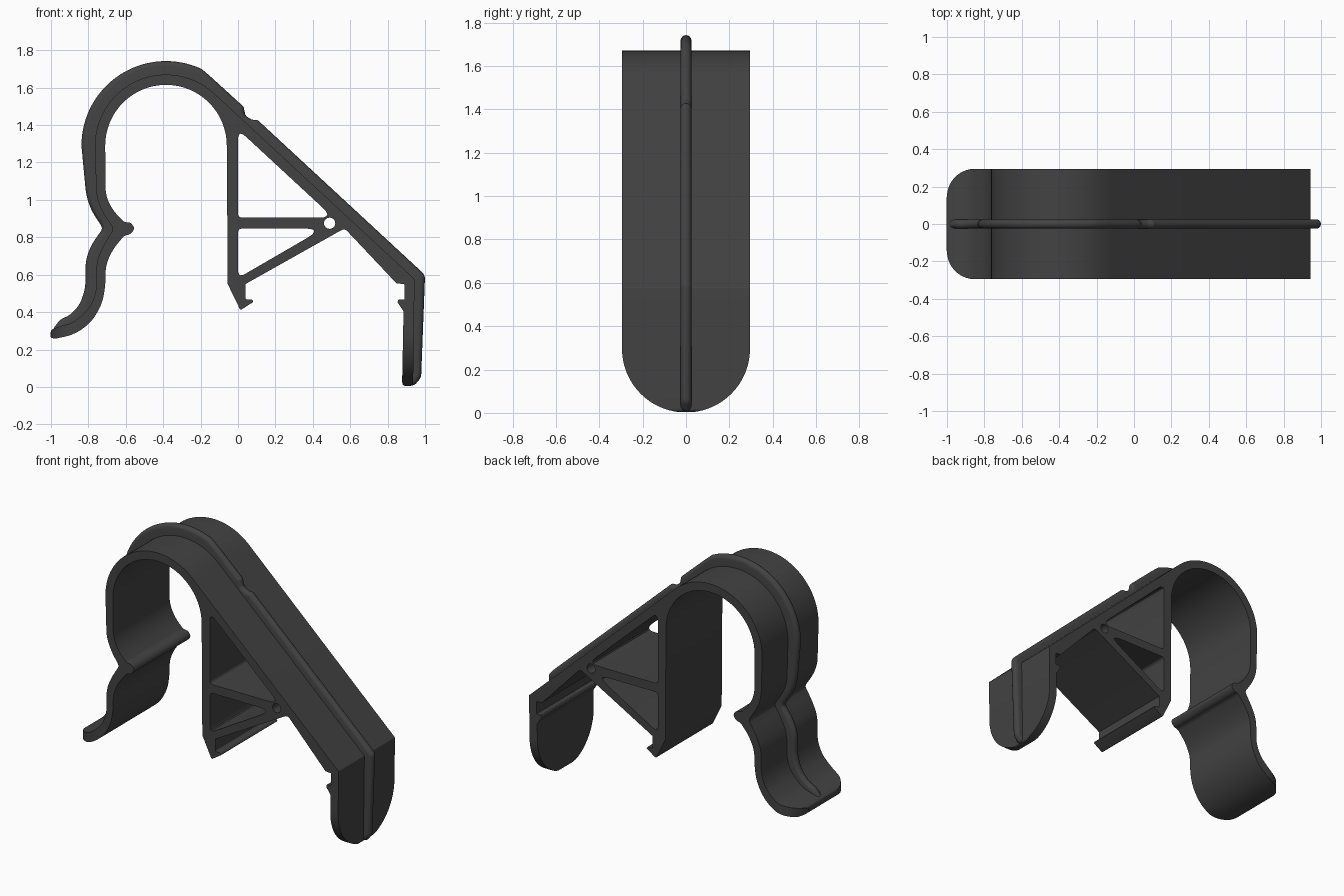
import bpy, bmesh, math
from mathutils import Vector

if "Cube" in bpy.data.objects:
    bpy.data.objects.remove(bpy.data.objects["Cube"])

HALF = 0.295          # half the depth of the clip
BIG = 9.0             # fillet radius meaning "as smooth as possible"
CX, CZ = -0.385, 1.29  # centre of the round hook

mat = bpy.data.materials.new("dark_grey_plastic")
mat.diffuse_color = (0.055, 0.055, 0.055, 1)
mat.use_nodes = True
mat.node_tree.nodes["Principled BSDF"].inputs["Base Color"].default_value = mat.diffuse_color


def arc(r, a0, a1, n=32, cx=CX, cz=CZ):
    steps = [math.radians(a0 + (a1 - a0) * i / n) for i in range(n + 1)]
    return [(cx + r * math.cos(a), cz + r * math.sin(a), 0) for a in steps]


def soft(*pts):
    return [(x, z, BIG) for x, z in pts]


def fillet(pts, closed=True, n=5):
    """Round every corner (x, z, radius) of a path."""
    out, count = [], len(pts)
    for i, (x, z, r) in enumerate(pts):
        p = Vector((x, z))
        if r == 0 or (not closed and i in (0, count - 1)):
            out.append(p)
            continue
        a = Vector(pts[i - 1][:2]) - p
        b = Vector(pts[(i + 1) % count][:2]) - p
        half = a.angle(b) / 2
        d = min(r / max(math.tan(half), 1e-4), 0.49 * a.length, 0.49 * b.length)
        s, e = p + a.normalized() * d, p + b.normalized() * d
        for k in range(n + 1):
            t = k / n
            out.append(s * (1 - t) ** 2 + p * 2 * t * (1 - t) + e * t * t)
    return out


def finish(name, bm):
    bmesh.ops.remove_doubles(bm, verts=bm.verts, dist=1e-5)
    bmesh.ops.recalc_face_normals(bm, faces=bm.faces)
    for f in bm.faces:
        f.smooth = True
    me = bpy.data.meshes.new(name)
    bm.to_mesh(me)
    bm.free()
    me.set_sharp_from_angle(angle=math.radians(30))
    me.materials.append(mat)
    ob = bpy.data.objects.new(name, me)
    bpy.context.collection.objects.link(ob)
    return ob


def prism(name, pts, lo, hi, place):
    """Extrude a flat outline; place(u, v, w) maps it into space."""
    bm = bmesh.new()
    face = bm.faces.new([bm.verts.new(place(u, v, lo)) for u, v in pts])
    top = bmesh.ops.extrude_face_region(bm, geom=[face])["geom"]
    move = Vector(place(0, 0, hi)) - Vector(place(0, 0, lo))
    bmesh.ops.translate(bm, vec=move, verts=[v for v in top if isinstance(v, bmesh.types.BMVert)])
    return finish(name, bm)


# Side outline of the clip: outer skin, leg, brace, hook, then inner skin
outline = soft((-0.955, 0.323), (-0.875, 0.345), (-0.79, 0.425), (-0.757, 0.51),
               (-0.757, 0.67), (-0.72, 0.757))
outline += [(-0.665, 0.845, 0.03)]
outline += soft((-0.725, 0.933), (-0.757, 1.015))
outline += arc(0.38, 180, 47.2)
outline += [(0.944, 0.577, 0.01), (0.936, 0.005, 0.02), (0.877, 0.003, 0.025),
            (0.885, 0.404, 0), (0.853, 0.452, 0.005), (0.858, 0.468, 0.005), (0.89, 0.468, 0),
            (0.89, 0.55, 0.005), (0.848, 0.553, 0), (0.57, 0.848, 0.03),
            (0.04, 0.55, 0), (0.04, 0.468, 0.01), (0.075, 0.468, 0.005),
            (0.083, 0.455, 0.005), (0.013, 0.41, 0.008), (-0.055, 0.55, 0)]
outline += arc(0.325, 0, 180)
outline += soft((-0.708, 1.024), (-0.67, 0.944), (-0.607, 0.88), (-0.575, 0.88),
                (-0.55, 0.848), (-0.575, 0.815), (-0.607, 0.81), (-0.67, 0.735),
                (-0.708, 0.65), (-0.708, 0.548), (-0.725, 0.447), (-0.783, 0.345),
                (-0.875, 0.28))
outline += [(-0.975, 0.258, 0.03), (-1.003, 0.262, 0.03), (-1.003, 0.305, 0.04)]

# Brace openings and pin hole
openings = [
    [(0, 1.377, 0.025), (0, 0.905, 0.025), (0.51, 0.905, 0.03)],
    [(0, 0.847, 0.025), (0, 0.582, 0.025), (0.457, 0.847, 0.028)],
    arc(0.03, 0, 345, 23, 0.49, 0.875),
]

curve = bpy.data.curves.new("clip_outline", "CURVE")
curve.dimensions = "2D"
curve.fill_mode = "BOTH"
curve.extrude = HALF
for loop in [outline] + openings:
    pts = fillet(loop)
    sp = curve.splines.new("POLY")
    sp.points.add(len(pts) - 1)
    for q, p in zip(sp.points, pts):
        q.co = (p.x, p.y, 0, 1)
    sp.use_cyclic_u = True
helper = bpy.data.objects.new("clip_outline", curve)
bpy.context.collection.objects.link(helper)
bpy.context.view_layer.update()
flat = bpy.data.meshes.new_from_object(helper.evaluated_get(bpy.context.evaluated_depsgraph_get()))
bpy.data.objects.remove(helper)
bm = bmesh.new()
bm.from_mesh(flat)
for v in bm.verts:
    v.co = (v.co.x, -v.co.z, v.co.y)
body = finish("clip_body", bm)


# Cutters that round the leg tip and the lip corners
def corner(side, r, edge, n=24):
    """Area between a square corner and its rounding; edge is the end position."""
    yc = HALF - r
    pts = [(side * (yc + r * math.sin(a)), edge + r - r * math.cos(a))
           for a in [math.pi / 2 * i / n for i in range(n + 1)]]
    return pts + [(side * 0.4, edge + r), (side * 0.4, edge - 0.1), (side * yc, edge - 0.1)]


cutters = []
for s in (-1, 1):
    cutters.append(prism("leg_cutter", corner(s, HALF - 0.001, 0.002), 0.8, 1.1,
                         lambda u, v, w: (w, u, v)))
    cutters.append(prism("lip_cutter", corner(s, 0.15, -1.0), 0.15, 0.5,
                         lambda u, v, w: (v, u, w)))
for c in cutters:
    c.hide_render = True
    mod = body.modifiers.new("round", "BOOLEAN")
    mod.operation, mod.solver, mod.object = "DIFFERENCE", "EXACT", c
bpy.context.view_layer.update()
cut = bpy.data.meshes.new_from_object(body.evaluated_get(bpy.context.evaluated_depsgraph_get()))
body.modifiers.clear()
body.data = cut
cut.set_sharp_from_angle(angle=math.radians(30))
for c in cutters:
    bpy.data.objects.remove(c)

# Rounded stiffening rib along the outside
path = soft((-0.985, 0.315), (-0.95, 0.362), (-0.9, 0.382), (-0.845, 0.44), (-0.815, 0.53),
            (-0.815, 0.68), (-0.783, 0.762))
path += [(-0.722, 0.848, 0.03)]
path += soft((-0.783, 0.94), (-0.812, 1.024))
path += arc(0.452, 180, 65)
path += [(-0.142, 1.655, 0.1), (0.03, 1.498, 0.015), (0.04, 1.45, 0.03), (0.075, 1.428, 0.03),
         (0.104, 1.428, 0.02), (0.975, 0.622, 0.04), (1.0, 0.595, 0.04),
         (0.979, 0.05, 0.05), (0.945, 0.01, 0.03), (0.915, 0.006, 0)]
pts = fillet(path, closed=False)
pts = [p for i, p in enumerate(pts) if i == 0 or (p - pts[i - 1]).length > 1e-4]
bm, rings, W = bmesh.new(), [], 0.025
for i, p in enumerate(pts):
    t = (pts[min(i + 1, len(pts) - 1)] - pts[max(i - 1, 0)]).normalized()
    inward = Vector((t.y, -t.x))
    end = min((p - pts[0]).length, (p - pts[-1]).length)
    depth = min(0.09, 0.03 + 0.8 * end)
    section = [(-W, depth)]
    section += [(-W * math.cos(math.pi * k / 8), W - W * math.sin(math.pi * k / 8)) for k in range(9)]
    section += [(W, depth)]
    ring = []
    for y, d in section:
        q = p + inward * d
        ring.append(bm.verts.new((q.x, y, q.y)))
    rings.append(ring)
for a, b in zip(rings, rings[1:]):
    for k in range(len(a)):
        m = (k + 1) % len(a)
        bm.faces.new((a[k], a[m], b[m], b[k]))
bm.faces.new(rings[0])
bm.faces.new(rings[-1])
finish("outer_rib", bm)
